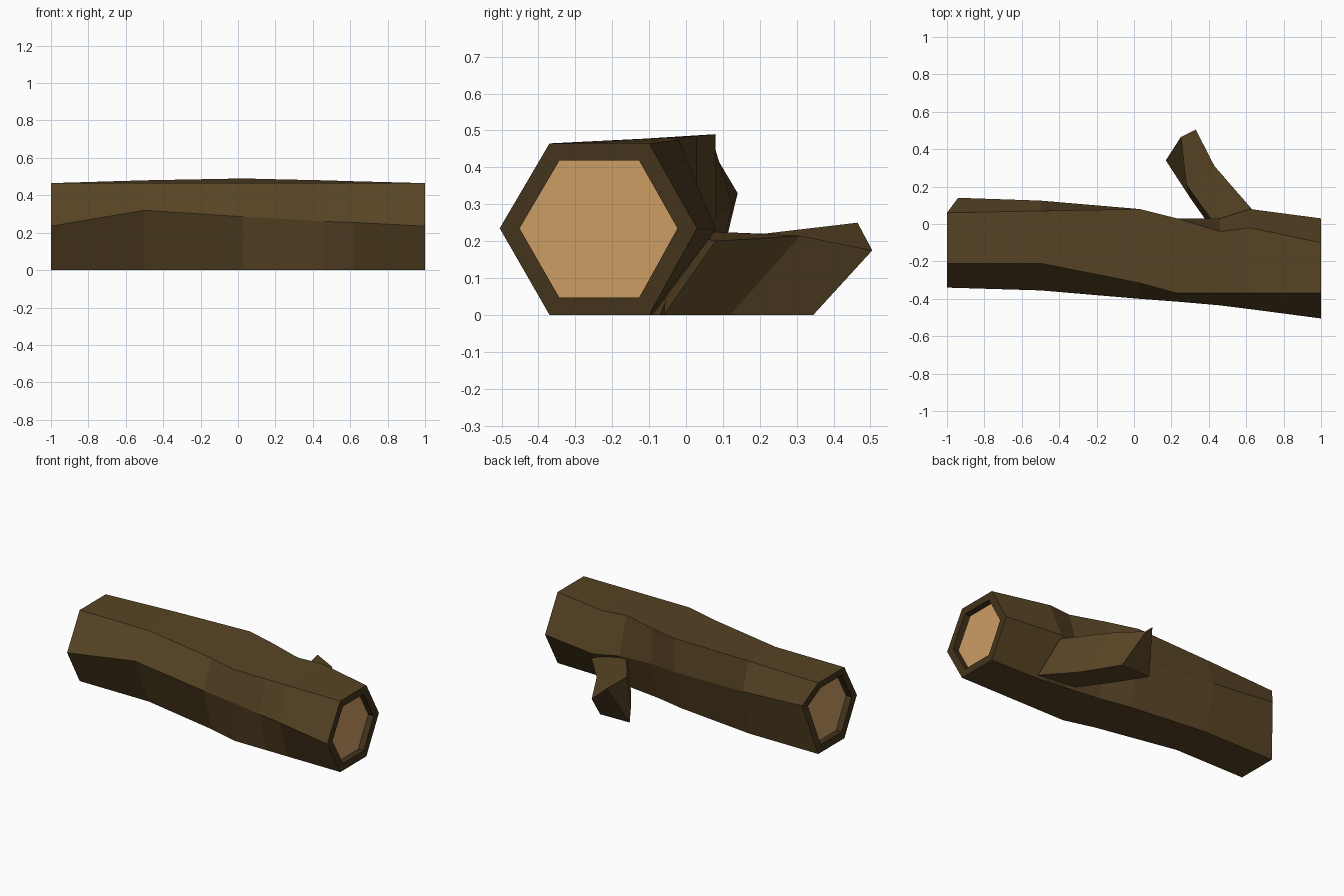
import bpy
import bmesh
from mathutils import Vector

cube = bpy.data.objects.get("Cube")
if cube:
    bpy.data.objects.remove(cube, do_unlink=True)


def make_material(name, color):
    mat = bpy.data.materials.new(name)
    mat.use_nodes = True
    mat.diffuse_color = color
    bsdf = mat.node_tree.nodes["Principled BSDF"]
    bsdf.inputs["Base Color"].default_value = color
    bsdf.inputs["Roughness"].default_value = 0.9
    return mat


bark = make_material("bark brown", (0.095, 0.057, 0.018, 1))
rim = make_material("dark rim brown", (0.056, 0.034, 0.012, 1))
wood = make_material("cut wood tan", (0.61, 0.34, 0.13, 1))


def bridge(bm, a, b, mat=0):
    """Join two vertex rings with quads."""
    for i in range(len(a)):
        j = (i + 1) % len(a)
        bm.faces.new((a[i], a[j], b[j], b[i])).material_index = mat


def loft(bm, sections):
    rings = [[bm.verts.new(p) for p in s] for s in sections]
    for a, b in zip(rings, rings[1:]):
        bridge(bm, a, b)
    return rings


def recessed_end(bm, ring, depth):
    """Flat rim, short inner wall and a sunken cut face."""
    center = sum((v.co for v in ring), Vector()) / len(ring)
    lip = [bm.verts.new(center + (v.co - center) * 0.8) for v in ring]
    floor = [bm.verts.new(v.co + Vector((depth, 0, 0))) for v in lip]
    bridge(bm, ring, lip, 1)
    bridge(bm, lip, floor, 1)
    bm.faces.new(floor).material_index = 2


def finish(bm, name):
    bmesh.ops.recalc_face_normals(bm, faces=bm.faces)
    mesh = bpy.data.meshes.new(name)
    bm.to_mesh(mesh)
    bm.free()
    for mat in (bark, rim, wood):
        mesh.materials.append(mat)
    obj = bpy.data.objects.new(name, mesh)
    bpy.context.collection.objects.link(obj)


def hexagon(x, front, top_front, top_back, back, low_back, back_shift=0):
    """Six-sided section; pairs are (y, z), single numbers are y."""
    return [(x, *front), (x, top_front, 0.465), (x, *top_back),
            (x + back_shift, *back), (x, low_back, 0), (x, top_front, 0)]


# Bent hexagonal trunk
bm = bmesh.new()
rings = loft(bm, [
    hexagon(-1, (-0.34, 0.235), -0.21, (0.06, 0.465), (0.14, 0.33), 0.06, 0.06),
    hexagon(-0.5, (-0.355, 0.32), -0.21, (0.07, 0.48), (0.125, 0.3), 0.06),
    hexagon(0.03, (-0.4, 0.285), -0.315, (0.08, 0.49), (0.08, 0.27), 0),
    hexagon(0.23, (-0.415, 0.275), -0.37, (0.03, 0.485), (0.03, 0.25), -0.04),
    hexagon(0.46, (-0.435, 0.26), -0.37, (-0.04, 0.48), (0.03, 0.24), -0.07),
    hexagon(0.62, (-0.455, 0.255), -0.37, (-0.02, 0.475), (0.08, 0.23), -0.09),
    hexagon(1, (-0.505, 0.235), -0.37, (-0.1, 0.465), (0.03, 0.235), -0.1),
])
recessed_end(bm, rings[0], 0.04)
recessed_end(bm, rings[-1], -0.04)
finish(bm, "log_trunk")

# Broken side branch, bent at an elbow
bm = bmesh.new()
rings = loft(bm, [
    [(0.46, -0.04, 0.23), (0.63, 0.08, 0.2), (0.68, -0.06, 0), (0.42, -0.03, 0)],
    [(0.28, 0.21, 0.22), (0.43, 0.31, 0.215), (0.52, 0.12, 0), (0.3, 0.14, 0)],
    [(0.25, 0.465, 0.25), (0.33, 0.505, 0.175), (0.38, 0.345, 0), (0.17, 0.34, 0)],
])
bm.faces.new(rings[0])
bm.faces.new(rings[-1])
finish(bm, "side_branch")
